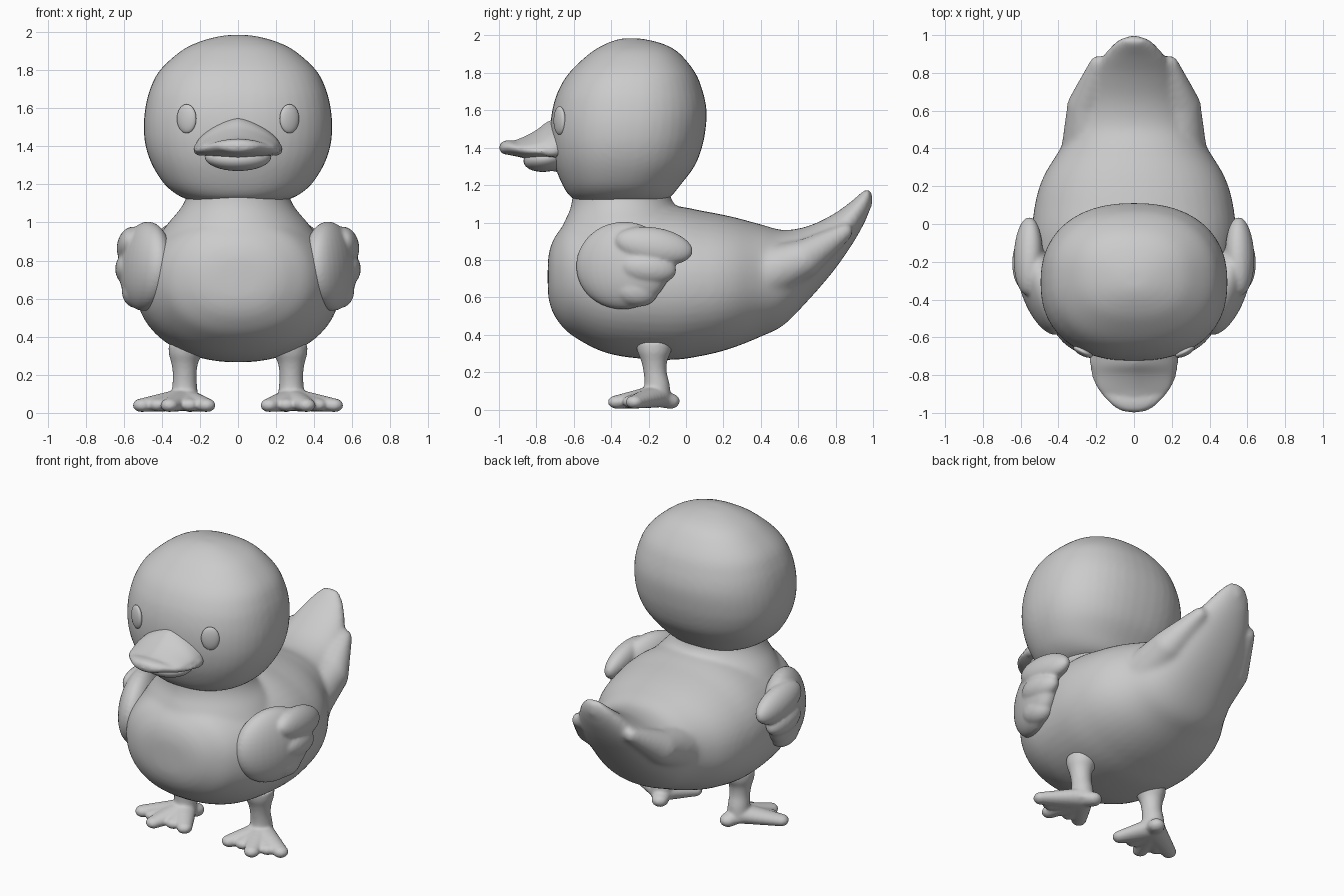
import bpy, bmesh, math
from mathutils import Matrix, Vector

if "Cube" in bpy.data.objects:
    bpy.data.objects.remove(bpy.data.objects["Cube"], do_unlink=True)

grey = bpy.data.materials.new("plain grey")
grey.use_nodes = True
colour = (0.6, 0.6, 0.6, 1)
grey.diffuse_color = colour
grey.node_tree.nodes["Principled BSDF"].inputs["Base Color"].default_value = colour


def curve_value(a, b, c, d, t):
    """Smooth value between b and c."""
    return b + 0.5 * t * (c - a + t * (2*a - 5*b + 4*c - d + t * (3*(b - c) + d - a)))


def loft(bm, stations, axis, power=2.0, sides=48, steps=5):
    """Skin of rounded rings; a station is (centre x, y, z, half width, half depth)."""
    rows = [stations[0]] + stations + [stations[-1]]
    dense = []
    for i in range(1, len(rows) - 2):
        for k in range(steps):
            dense.append([curve_value(*v, k / steps) for v in zip(*rows[i-1:i+3])])
    dense.append(stations[-1])
    rings = []
    for x, y, z, w, d in dense:
        ring = []
        for k in range(sides):
            a = math.tau * k / sides
            c, s = math.cos(a), math.sin(a)
            u = max(w, 0.002) * math.copysign(abs(c) ** (2 / power), c)
            v = max(d, 0.002) * math.copysign(abs(s) ** (2 / power), s)
            offset = (u, v, 0) if axis == "z" else (u, 0, v)
            ring.append(bm.verts.new(Vector((x, y, z)) + Vector(offset)))
        rings.append(ring)
    for low, high in zip(rings, rings[1:]):
        for k in range(sides):
            n = (k + 1) % sides
            bm.faces.new((low[k], low[n], high[n], high[k]))
    bm.faces.new(rings[0][::-1])
    bm.faces.new(rings[-1])


def ball(bm, centre, radii, turn=(0, 0, 0)):
    """Ellipsoid turned by degrees about x, y and z in order."""
    m = Matrix.Translation(centre)
    for angle, axis in zip(reversed(turn), "ZYX"):
        m = m @ Matrix.Rotation(math.radians(angle), 4, axis)
    bmesh.ops.create_uvsphere(bm, u_segments=32, v_segments=20, radius=1,
                              matrix=m @ Matrix.Diagonal((*radii, 1)))


def taper(bm, start, end, r_start, r_end, flat=1.0, count=10):
    """Row of balls that blends into a tapered limb."""
    for k in range(count + 1):
        t = k / count
        r = r_start + (r_end - r_start) * t
        ball(bm, Vector(start).lerp(Vector(end), t), (r, r, r * flat))


def finish(name, bm, voxel=0, smooth=6, side=1):
    """Make the object, fuse its pieces and soften the joins."""
    bm.transform(Matrix.Diagonal((side, 1, 1, 1)))
    bmesh.ops.recalc_face_normals(bm, faces=bm.faces)
    for face in bm.faces:
        face.smooth = True
    mesh = bpy.data.meshes.new(name)
    bm.to_mesh(mesh)
    bm.free()
    mesh.materials.append(grey)
    obj = bpy.data.objects.new(name, mesh)
    bpy.context.collection.objects.link(obj)
    if voxel:
        fuse = obj.modifiers.new("fuse", "REMESH")
        fuse.mode = "VOXEL"
        fuse.voxel_size = voxel
        fuse.use_smooth_shade = True
        soften = obj.modifiers.new("soften", "SMOOTH")
        soften.factor = 0.5
        soften.iterations = smooth


# Body: y, top, bottom, half width, running from breast to tail tip
body = bmesh.new()
outline = [(-.74, .76, .66, 0), (-.73, .85, .57, .16), (-.69, .94, .48, .28),
           (-.6, 1.02, .39, .4), (-.4, 1.06, .295, .5), (-.1, 1.09, .265, .54),
           (.1, 1.06, .29, .525), (.25, 1.03, .33, .48), (.4, .99, .39, .39),
           (.52, .96, .45, .33), (.65, .98, .58, .27), (.78, 1.04, .73, .22),
           (.88, 1.11, .87, .17), (.95, 1.17, .99, .11), (.98, 1.18, 1.06, .07),
           (1, 1.14, 1.1, 0)]
loft(body, [(0, y, (top + low) / 2, w, (top - low) / 2) for y, top, low, w in outline],
     "y", 2.15)
# Neck, spreading into the shoulders
loft(body, [(0, -.3, .85, .46, .4), (0, -.3, .98, .38, .36), (0, -.33, 1.07, .305, .29),
            (0, -.345, 1.14, .27, .262), (0, -.345, 1.22, .27, .26)], "z")
# Side tail feathers
for s in (1, -1):
    taper(body, (s * .23, .36, .7), (s * .25, .62, .8), .16, .105, count=12)
    taper(body, (s * .25, .62, .8), (s * .19, .85, .95), .105, .045, count=12)
finish("body", body, .016, 10)

# Head: z, front, back, half width
head = bmesh.new()
outline = [(1.11, -.57, -.13, .23), (1.14, -.62, -.08, .31), (1.2, -.66, -.03, .385),
           (1.3, -.7, .045, .45), (1.4, -.72, .085, .485), (1.5, -.725, .105, .495),
           (1.6, -.715, .11, .487), (1.7, -.685, .09, .462), (1.8, -.625, .05, .41),
           (1.9, -.52, -.03, .3), (1.95, -.44, -.11, .2), (1.98, -.36, -.22, .085),
           (1.985, -.3, -.3, 0)]
loft(head, [(0, (f + b) / 2, z, w, (b - f) / 2) for z, f, b, w in outline], "z", 2.3)
finish("head", head, .016, 4)

# Upper bill: flat lip under a ridge that sweeps up to the face
bill = bmesh.new()
loft(bill, [(0, -.66, 1.375, .21, .04), (0, -.77, 1.38, .23, .04), (0, -.86, 1.385, .2, .04),
            (0, -.94, 1.4, .135, .04), (0, -.985, 1.4, .075, .03), (0, -1, 1.4, 0, 0)], "y")
loft(bill, [(0, -.66, 1.415, .22, .15), (0, -.74, 1.41, .22, .13), (0, -.8, 1.405, .21, .09),
            (0, -.88, 1.4, .185, .053), (0, -.95, 1.4, .11, .03)], "y", 1.4)
for s in (1, -1):
    ball(bill, (s * .2, -.72, 1.385), (.035, .06, .035))
finish("upper_bill", bill, .01, 8)

# Lower bill
jaw = bmesh.new()
ball(jaw, (0, -.74, 1.345), (.175, .13, .072), (10, 0, 0))
finish("lower_bill", jaw)

for side, s in (("left", 1), ("right", -1)):
    # Eye
    eye = bmesh.new()
    ball(eye, (.27, -.676, 1.545), (.056, .022, .076), (0, 0, 27))
    finish(side + "_eye", eye, side=s)

    # Wing: broad shoulder lying on the breast and three feathers pointing back
    wing = bmesh.new()
    ball(wing, (.485, -.335, .77), (.115, .265, .235), (0, -4, -19))
    ball(wing, (.56, -.17, .875), (.075, .21, .1), (-10, -14, 4))
    ball(wing, (.575, -.2, .755), (.07, .15, .085), (-6, 0, 2))
    ball(wing, (.535, -.27, .635), (.075, .12, .085), (-8, 10, -4))
    finish(side + "_wing", wing, .01, 8, s)

    # Leg, flared where it meets the belly
    leg = bmesh.new()
    loft(leg, [(.28, -.16, .04, .075, .08), (.28, -.155, .13, .066, .068),
               (.28, -.165, .2, .062, .062), (.28, -.17, .26, .07, .07),
               (.275, -.17, .31, .088, .09), (.265, -.17, .36, .1, .1)], "z")
    # Webbed foot, splayed outward: toes with shorter rays between them
    ankle = (.285, -.165, .07)
    for toe in ((.165, -.325, .04), (.36, -.37, .04), (.505, -.275, .04)):
        taper(leg, ankle, toe, .08, .048, .75, 8)
    for gap in ((.255, -.31, .042), (.42, -.29, .042)):
        taper(leg, ankle, gap, .08, .05, .7, 6)
    taper(leg, ankle, (.25, -.085, .045), .065, .052, .8, 4)
    finish(side + "_leg_and_foot", leg, .009, 8, s)
